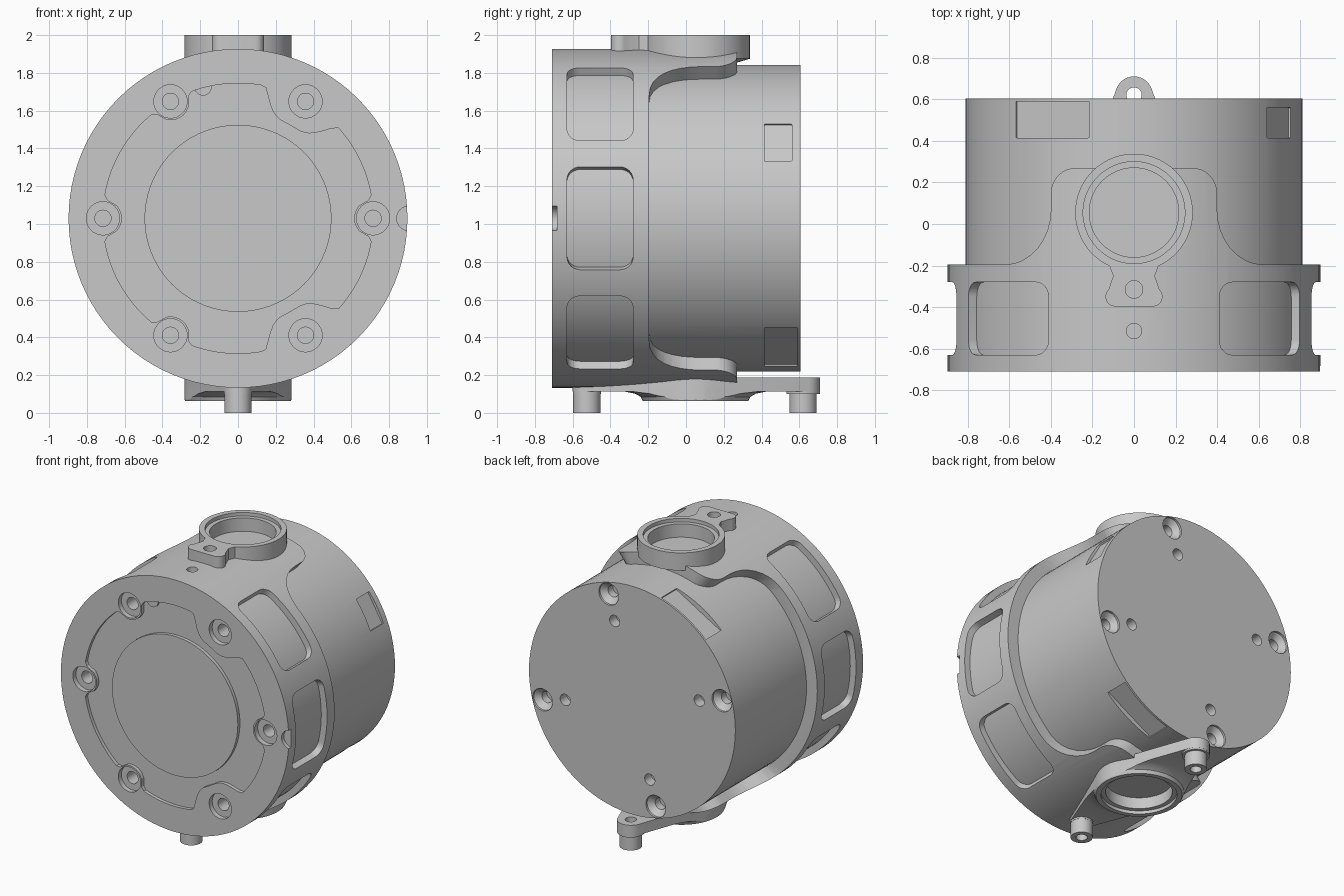
import bpy, bmesh
from math import sin, cos, asin, pi, radians, sqrt
from mathutils import Vector, Matrix

if "Cube" in bpy.data.objects:
    bpy.data.objects.remove(bpy.data.objects["Cube"])

AXIS = 1.03      # height of the housing axis
SEG = 72
UP, DOWN, FRONT, BACK = Vector((0, 0, 1)), Vector((0, 0, -1)), Vector((0, -1, 0)), Vector((0, 1, 0))

metal = bpy.data.materials.new("cast_metal_grey")
metal.use_nodes = True
metal.diffuse_color = (0.58, 0.58, 0.58, 1)
metal.node_tree.nodes["Principled BSDF"].inputs["Base Color"].default_value = (0.58, 0.58, 0.58, 1)


def loft(bm, rings):
    """Skin a stack of closed rings and cap both ends."""
    rows = [[bm.verts.new(p) for p in ring] for ring in rings]
    for a, b in zip(rows, rows[1:]):
        for i in range(len(a)):
            j = (i + 1) % len(a)
            bm.faces.new((a[i], a[j], b[j], b[i]))
    bm.faces.new(rows[0][::-1])
    bm.faces.new(rows[-1])


def lathe(bm, profile, origin, direction, seg=SEG):
    """Turn (radius, height) pairs around a direction."""
    frame = Matrix.Translation(origin) @ direction.to_track_quat('Z', 'Y').to_matrix().to_4x4()
    loft(bm, [[frame @ Vector((r * cos(2 * pi * k / seg), r * sin(2 * pi * k / seg), h))
               for k in range(seg)] for r, h in profile])


def prism(bm, outline, z0, z1):
    loft(bm, [[(x, y, z) for x, y in outline] for z in (z0, z1)])


def mirrored(half):
    return half + [(-x, y) for x, y in reversed(half)]


def arc(cx, cy, rx, ry, a0, a1, n=8):
    return [(cx + rx * cos(radians(a0 + (a1 - a0) * k / n)),
             cy + ry * sin(radians(a0 + (a1 - a0) * k / n))) for k in range(n + 1)]


def wedge(bm, angle, half, y0, y1, inner, corner):
    """Rounded window with radial walls, cut from the rim down to a flat floor."""
    c, r = radians(angle), corner
    w, h, ym = radians(half) * 0.895, (y1 - y0) / 2, (y0 + y1) / 2
    rect = []
    for k, (sx, sy) in enumerate(((1, 1), (-1, 1), (-1, -1), (1, -1))):
        rect += arc(sx * (w - r), sy * (h - r), r, r, 90 * k, 90 * k + 90, 6)
    rings = []
    for depth in (inner, 1.0):
        ring = []
        for s, y in rect:
            t = s / 0.895
            d = depth / cos(t)
            ring.append((d * cos(c + t), y + ym, AXIS + d * sin(c + t)))
        rings.append(ring)
    loft(bm, rings)


def make(name, bm):
    bmesh.ops.recalc_face_normals(bm, faces=bm.faces)
    mesh = bpy.data.meshes.new(name)
    bm.to_mesh(mesh)
    bm.free()
    mesh.materials.append(metal)
    ob = bpy.data.objects.new(name, mesh)
    bpy.context.collection.objects.link(ob)
    return ob


def build(name, func, *args):
    bm = bmesh.new()
    func(bm, *args)
    return make(name, bm)


def combine(target, tool, operation, keep=False):
    bpy.context.view_layer.objects.active = target
    mod = target.modifiers.new("combine", 'BOOLEAN')
    mod.operation, mod.solver, mod.object = operation, 'EXACT', tool
    bpy.ops.object.modifier_apply(modifier=mod.name)
    if not keep:
        bpy.data.objects.remove(tool)


# Rear body, with a wider core that forms the floors of the rim windows
body = build("rear_body", lathe, [(0.852, -0.66), (0.852, -0.24), (0.812, -0.24), (0.812, 0.605)],
             (0, 0, AXIS), BACK, 96)

# Front collar, trimmed to an undercut tongue above and below
collar = build("front_collar", lathe, [(0.897, -0.71), (0.897, 0.3)], (0, 0, AXIS), BACK, 96)
trim = build("trim", prism, mirrored([(1, -0.8), (1, -0.195)]), -0.1, 2.2)
tongue = mirrored([(0.62, -0.25)] + arc(0.62, 0.075, 0.22, 0.27, 270, 180) + arc(0.28, 0.15, 0.12, 0.12, 0, 90))
bm = bmesh.new()
for s in (1, -1):
    loft(bm, [[(r * sin(f * asin(x / 0.897)), y, AXIS + s * r * cos(f * asin(x / 0.897))) for x, y in tongue]
              for r, f in ((0.79, 0.92), (0.9, 1), (2, 1))])
combine(trim, make("tongues", bm), 'UNION')
combine(collar, trim, 'INTERSECT')

# Windows around the collar, none at top and bottom
bm = bmesh.new()
for a in (-45, 0, 45, 135, 180, 225):
    wedge(bm, a, 17.7, -0.63, -0.28, 0.78, 0.07)
combine(collar, make("windows", bm), 'DIFFERENCE')


# Shallow front recess that steps inward around each screw
def recess_radius(deg):
    for a in (0, 120, 180, 240):
        d = radians((deg - a + 180) % 360 - 180)
        if abs(d) < pi / 4 and abs(0.715 * sin(d)) < 0.1:
            return 0.715 * cos(d) - sqrt(0.01 - (0.715 * sin(d)) ** 2)
    for a in (60.5, 299.5):
        d = abs((deg - a + 180) % 360 - 180) / 18
        if d < 1:
            return 0.715 - 0.15 * (1 - d ** 4) ** 1.3
    return 0.715


star = [(recess_radius(d), radians(d)) for d in range(0, 360, 2)]
bm = bmesh.new()
loft(bm, [[(r * cos(a), y, AXIS + r * sin(a)) for r, a in star] for y in (-0.8, -0.685)])
combine(collar, make("recess", bm), 'DIFFERENCE')
build("front_cover_disc", lathe, [(0.495, 0.67), (0.495, 0.709)], (0, 0, AXIS), FRONT)
build("recess_tab", lathe, [(0.045, 0.67), (0.045, 0.7)], (-0.185, 0, AXIS + 0.695), FRONT, 24)

# Top boss with a front tab
boss = build("top_boss", lathe, [(0.2, 1.85), (0.283, 1.875), (0.283, 2.0)], (0, 0.055, 0), UP)
half = [(0.13, -0.17), (0.115, -0.21), (0.1, -0.25)] + arc(0.09, -0.35, 0.047, 0.047, 45, -90)
combine(boss, build("tab", prism, mirrored(half), 1.86, 2.0), 'UNION')


# Mounting base under the housing: tapered arms, filleted boss, lugs and feet
def base_arms(bm, z0, z1):
    for r, y in ((0.283, 0.05), (0.09, 0.62), (0.075, -0.525)):
        for z in (z0, z1):
            for x, yy in arc(0, y, r, r, 0, 350, 35):
                bm.verts.new((x, yy, z))
    bmesh.ops.convex_hull(bm, input=bm.verts)
    loose = [v for v in bm.verts if not v.link_faces]
    bmesh.ops.delete(bm, geom=loose, context='VERTS')
    bmesh.ops.dissolve_limit(bm, angle_limit=0.01, verts=bm.verts, edges=bm.edges)


base = build("mounting_base", base_arms, 0.112, 0.188)
fillet = build("base_boss", lathe, [(0.279, 0.062), (0.29, 0.085), (0.32, 0.102), (0.38, 0.114), (0.38, 0.16)],
               (0, 0.05, 0), UP)
combine(fillet, build("arm_trim", base_arms, 0, 0.15), 'INTERSECT')
combine(base, fillet, 'UNION')
for y, lug in ((-0.525, 0.074), (0.62, 0.089)):
    foot = [(0.072, 0), (0.072, 0.1), (lug, 0.1), (lug, 0.15)]
    combine(base, build("foot", lathe, foot, (0, y, 0), UP, 36), 'UNION')

# Holes: front screws, rear screws, bores, locating holes
bm = bmesh.new()
for k in range(6):
    a = k * pi / 3
    lathe(bm, [(0.088, 0.75), (0.088, 0.675), (0.043, 0.675), (0.043, 0.58)],
          (0.715 * cos(a), 0, AXIS + 0.715 * sin(a)), FRONT, 32)
for k in range(4):
    a = radians(90 * k - 14.7)
    lathe(bm, [(0.078, 0.65), (0.078, 0.59), (0.04, 0.555), (0.04, 0.5)],
          (0.73 * cos(a), 0, AXIS + 0.73 * sin(a)), BACK, 32)
    lathe(bm, [(0.04, 0.65), (0.04, 0.53)], (0.545 * cos(a), 0, AXIS + 0.545 * sin(a)), BACK, 32)
lathe(bm, [(0.245, 2.1), (0.245, 1.975), (0.215, 1.975), (0.215, 1.88)], (0, 0.055, 0), UP)
lathe(bm, [(0.245, -0.03), (0.245, -0.085), (0.215, -0.085), (0.215, -0.165)], (0, 0.05, 0), DOWN)
lathe(bm, [(0.042, 2.1), (0.042, 1.9)], (0, -0.315, 0), UP, 32)
lathe(bm, [(0.037, 2.1), (0.037, 1.82)], (0, -0.515, 0), UP, 32)
lathe(bm, [(0.037, -0.05), (0.037, 0.2)], (0, 0.62, 0), UP, 32)
lathe(bm, [(0.037, -0.05), (0.037, 0.09)], (0, -0.525, 0), UP, 32)
lathe(bm, [(0.065, 0.75), (0.065, 0.684)], (0.905, 0, AXIS), FRONT, 32)
holes = make("holes", bm)
for part in (body, collar, boss, base):
    combine(part, holes, 'DIFFERENCE', keep=True)
bpy.data.objects.remove(holes)

# Flat label recesses on the rear body
bm = bmesh.new()
for a, span, y1, floor in ((120, 14.5, 0.59, 0.777), (-60, 14.5, 0.59, 0.777), (30, 8, 0.56, 0.793)):
    wedge(bm, a, span, 0.415, y1, floor, 0.004)
combine(body, make("labels", bm), 'DIFFERENCE')

# Smooth the curved walls, keep machined edges sharp
for ob in bpy.context.scene.objects:
    if ob.type == 'MESH':
        bpy.ops.object.select_all(action='DESELECT')
        ob.select_set(True)
        bpy.context.view_layer.objects.active = ob
        bpy.ops.object.shade_smooth_by_angle(angle=radians(25))
